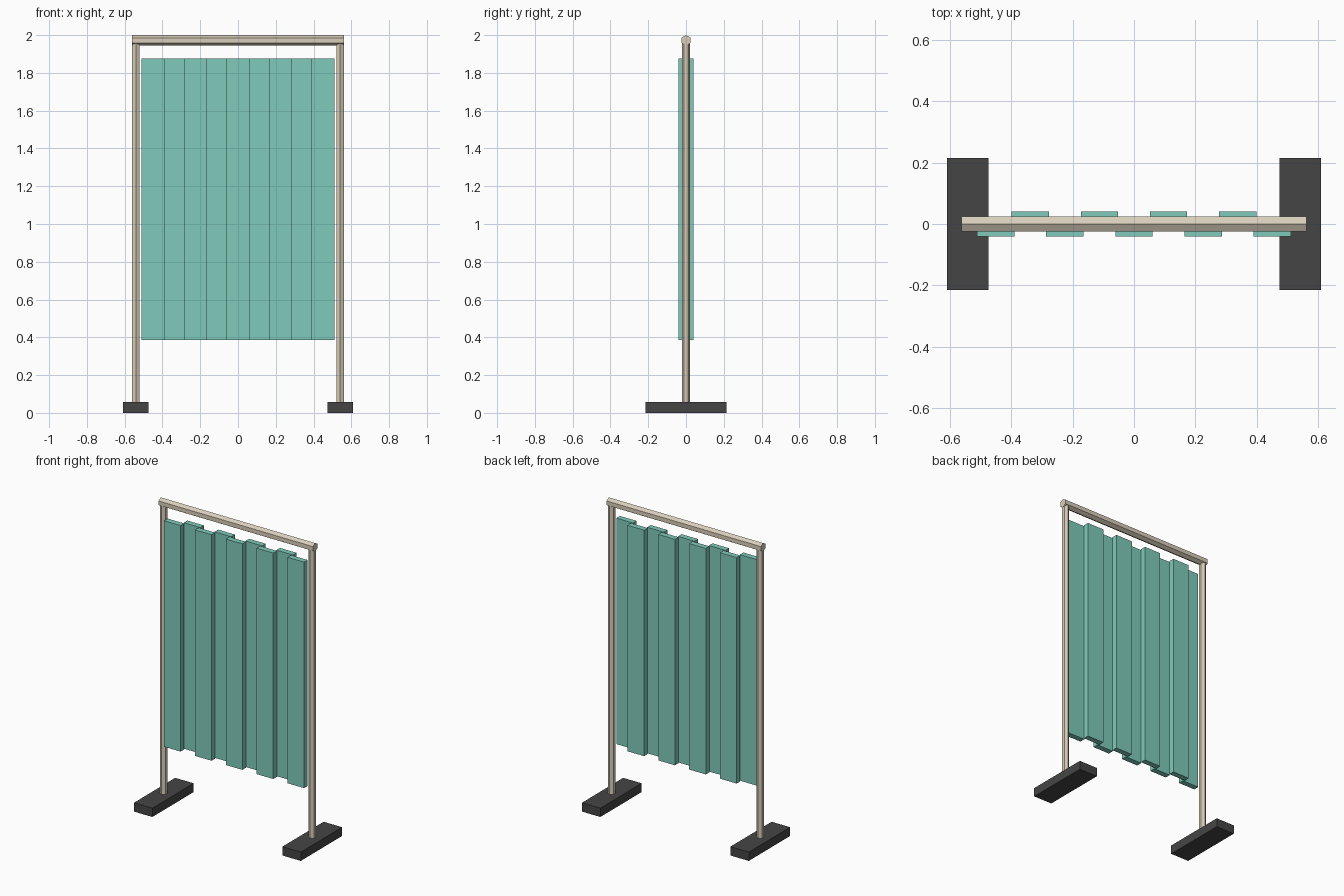
import bpy, bmesh
from mathutils import Matrix, Vector

if "Cube" in bpy.data.objects:
    bpy.data.objects.remove(bpy.data.objects["Cube"])


def material(name, rgb):
    # sRGB 0-255 to linear
    lin = [((c / 255 + 0.055) / 1.055) ** 2.4 for c in rgb]
    m = bpy.data.materials.new(name)
    m.diffuse_color = (*lin, 1)
    m.use_nodes = True
    m.node_tree.nodes["Principled BSDF"].inputs["Base Color"].default_value = m.diffuse_color
    return m


teal = material("teal fabric", (128, 203, 187))
beige = material("beige pole", (217, 206, 186))
dark = material("dark foot", (69, 69, 69))


def finish(bm, name, mat):
    mesh = bpy.data.meshes.new(name)
    bm.to_mesh(mesh)
    bm.free()
    mesh.materials.append(mat)
    bpy.context.collection.objects.link(bpy.data.objects.new(name, mesh))


def box(name, centre, size, mat):
    bm = bmesh.new()
    bmesh.ops.create_cube(bm, size=1, matrix=Matrix.Translation(centre) @ Matrix.Diagonal((*size, 1)))
    finish(bm, name, mat)


def hex_bar(name, centre, radius, length, mat, along_x=False):
    # hexagonal bar, corner towards y when upright, corner up when lying along x
    turn = Matrix(((0, 0, 1, 0), (1, 0, 0, 0), (0, 1, 0, 0), (0, 0, 0, 1))) if along_x else Matrix()
    bm = bmesh.new()
    bmesh.ops.create_cone(bm, cap_ends=True, segments=6, radius1=radius, radius2=radius,
                          depth=length, matrix=Matrix.Translation(centre) @ turn)
    finish(bm, name, mat)


# feet and posts
FOOT_H, POST_X, RAIL_Z = 0.058, 0.541, 1.972
for side, sx in (("left", -1), ("right", 1)):
    box(side + "_foot", Vector((sx * POST_X, 0, FOOT_H / 2)), (0.134, 0.43, FOOT_H), dark)
    length = RAIL_Z - FOOT_H + 0.01
    hex_bar(side + "_post", Vector((sx * POST_X, 0, RAIL_Z - length / 2)), 0.022, length, beige)

# top rail
hex_bar("top_rail", Vector((0, 0, RAIL_Z)), 0.028, 1.124, beige, along_x=True)

# pleated curtain: nine strips alternating front and back
Z0, Z1 = 0.387, 1.876
for i in range(9):
    y = -0.0225 if i % 2 == 0 else 0.0225
    box(f"curtain_strip_{i + 1}", Vector(((i - 4) * 0.1125, y, (Z0 + Z1) / 2)),
        (0.121, 0.037, Z1 - Z0), teal)
